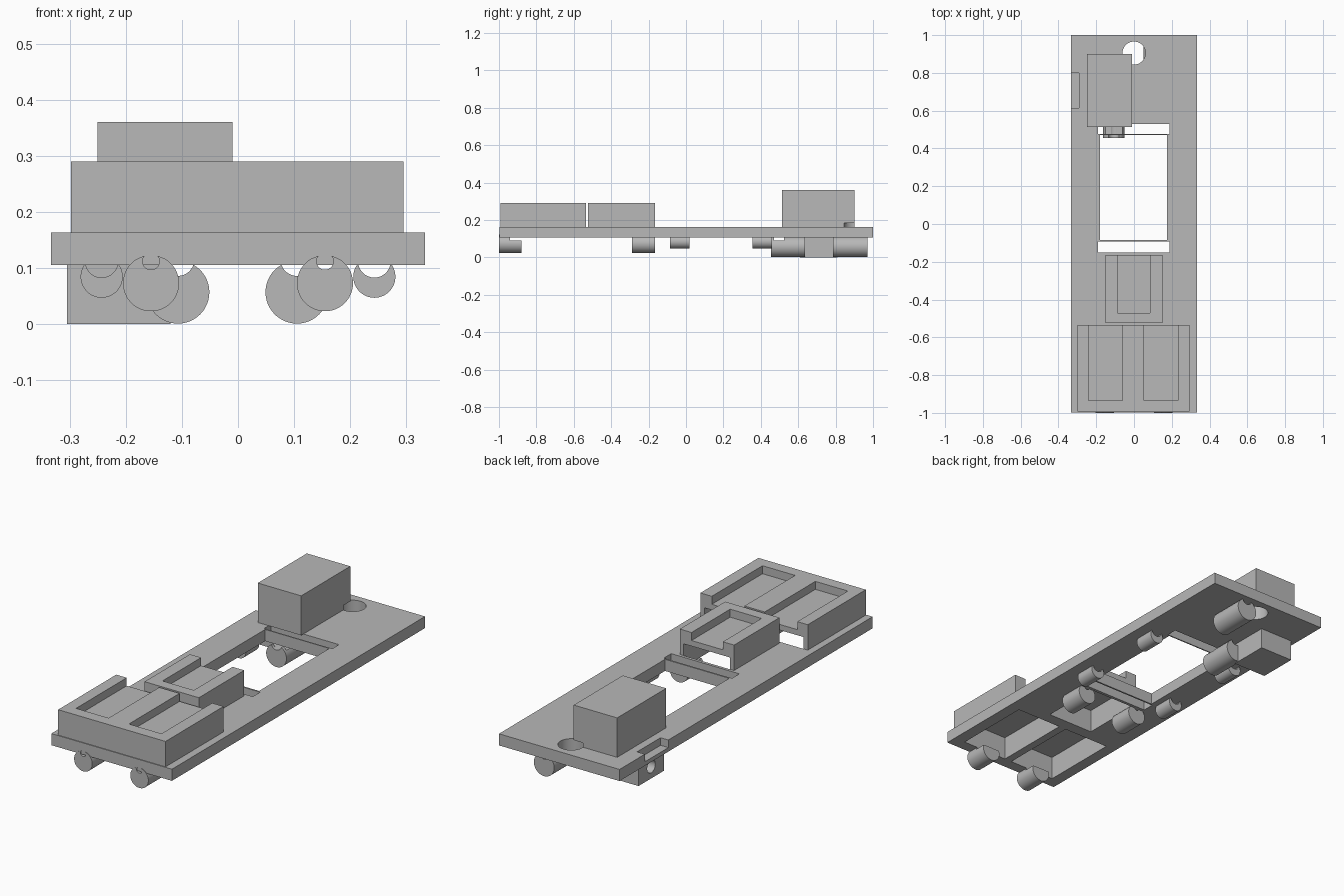
import bpy, math

if "Cube" in bpy.data.objects:
    bpy.data.objects.remove(bpy.data.objects["Cube"])

grey = bpy.data.materials.new("grey")
grey.diffuse_color = (0.48, 0.48, 0.48, 1)
grey.use_nodes = True
grey.node_tree.nodes["Principled BSDF"].inputs["Base Color"].default_value = grey.diffuse_color


def block(name, x0, x1, y0, y1, z0, z1):
    bpy.ops.mesh.primitive_cube_add(size=1, location=((x0 + x1) / 2, (y0 + y1) / 2, (z0 + z1) / 2))
    o = bpy.context.object
    o.scale = (x1 - x0, y1 - y0, z1 - z0)
    bpy.ops.object.transform_apply(location=True, rotation=True, scale=True)
    o.name = name
    o.data.materials.append(grey)
    return o


def rod(name, r, center, length, rot=(math.pi / 2, 0, 0), n=48):
    bpy.ops.mesh.primitive_cylinder_add(vertices=n, radius=r, depth=length, location=center, rotation=rot)
    o = bpy.context.object
    bpy.ops.object.transform_apply(location=True, rotation=True, scale=True)
    o.name = name
    o.data.materials.append(grey)
    return o


def cut(target, cutter):
    cutter.hide_render = True
    m = target.modifiers.new("cut", 'BOOLEAN')
    m.operation = 'DIFFERENCE'
    m.solver = 'EXACT'
    m.object = cutter
    bpy.context.view_layer.objects.active = target
    bpy.ops.object.modifier_apply(modifier=m.name)
    bpy.data.objects.remove(cutter, do_unlink=True)


def cut_block(target, *dims):
    cut(target, block("cutter", *dims))


def socket(name, x, z, r, y0, y1, dent_z, dent_r):
    """Round peg along y with a groove along its top."""
    o = rod(name, r, (x, (y0 + y1) / 2, z), y1 - y0)
    cut(o, rod("cutter", dent_r, (x, (y0 + y1) / 2, dent_z), y1 - y0 + 0.1))
    return o


def smooth(o):
    bpy.ops.object.select_all(action='DESELECT')
    o.select_set(True)
    bpy.context.view_layer.objects.active = o
    bpy.ops.object.shade_smooth_by_angle(angle=math.radians(30))


# Base plate with window, two slots and a round hole
plate = block("base_plate", -0.333, 0.333, -0.997, 1.0, 0.105, 0.163)
cut_block(plate, -0.18, 0.175, -0.084, 0.471, 0, 0.3)
for y0, y1 in ((-0.15, -0.092), (0.477, 0.53)):
    cut_block(plate, -0.19, 0.187, y0, y1, 0, 0.3)
cut(plate, rod("cutter", 0.061, (0, 0.905, 0.13), 0.2, (0, 0, 0)))
# Shallow step in the left edge
cut_block(plate, -0.4, -0.29, 0.615, 0.80, 0.125, 0.3)

# Raised holders: cavity below, shallow recess on top, both open at the back
CAVITIES = [(-0.275, -0.02, -0.94, -0.535), (0.02, 0.272, -0.94, -0.535),
            (-0.128, 0.128, -0.475, -0.165)]
rear = block("wide_holder", -0.298, 0.295, -0.993, -0.535, 0.163, 0.29)
seat = block("small_holder", -0.15, 0.15, -0.523, -0.165, 0.163, 0.29)
for holder, x0, x1, y0, y1 in ((rear, -0.24, -0.06, -0.935, -0.535),
                               (rear, 0.052, 0.232, -0.935, -0.535),
                               (seat, -0.088, 0.085, -0.47, -0.165)):
    cut_block(holder, x0, x1, y0, y1 + 0.05, 0.25, 0.4)
for i, (x0, x1, y0, y1) in enumerate(CAVITIES):
    holder = seat if i == 2 else rear
    cut_block(holder, x0, x1, y0, y1 + 0.05, 0.1, 0.222)
    cut_block(plate, x0, x1, y0, y1, 0.0, 0.3)

# Upper housing, nicked by the round hole
housing = block("upper_housing", -0.25, -0.01, 0.513, 0.90, 0.163, 0.36)
cut(housing, rod("cutter", 0.061, (0, 0.905, 0.135), 0.1, (0, 0, 0)))

# Lower housing with side hole
lower = block("lower_housing", -0.305, -0.12, 0.61, 0.81, 0.0, 0.11)
cut(lower, rod("cutter", 0.032, (-0.30, 0.71, 0.06), 0.2, (0, math.pi / 2, 0)))
smooth(lower)

# Pegs under the plate
for side, sx in (("left", -1), ("right", 1)):
    front = socket(side + "_front_peg", sx * 0.155, 0.073, 0.05, -1.0, -0.88, 0.112, 0.015)
    cut_block(front, -0.3, 0.3, -0.94, -0.8, 0.09, 0.2)
    mid = socket(side + "_middle_peg", sx * 0.155, 0.073, 0.05, -0.29, -0.165, 0.112, 0.015)
    cut_block(mid, -0.128, 0.128, -0.475, -0.1, 0.105, 0.2)
    a = socket(side + "_small_peg_a", sx * 0.243, 0.0845, 0.0375, -0.085, 0.02, 0.112, 0.029)
    b = socket(side + "_small_peg_b", sx * 0.243, 0.0845, 0.0375, 0.355, 0.46, 0.112, 0.029)
    for o in (front, mid, a, b):
        smooth(o)

# Two large barrels
barrel = socket("left_barrel", -0.107, 0.057, 0.056, 0.455, 0.635, 0.115, 0.029)
cut_block(barrel, -0.2, 0.2, 0.47, 0.525, 0.09, 0.2)
smooth(barrel)
smooth(socket("right_barrel", 0.105, 0.057, 0.056, 0.785, 0.97, 0.115, 0.029))

for o in (plate, housing):
    smooth(o)
